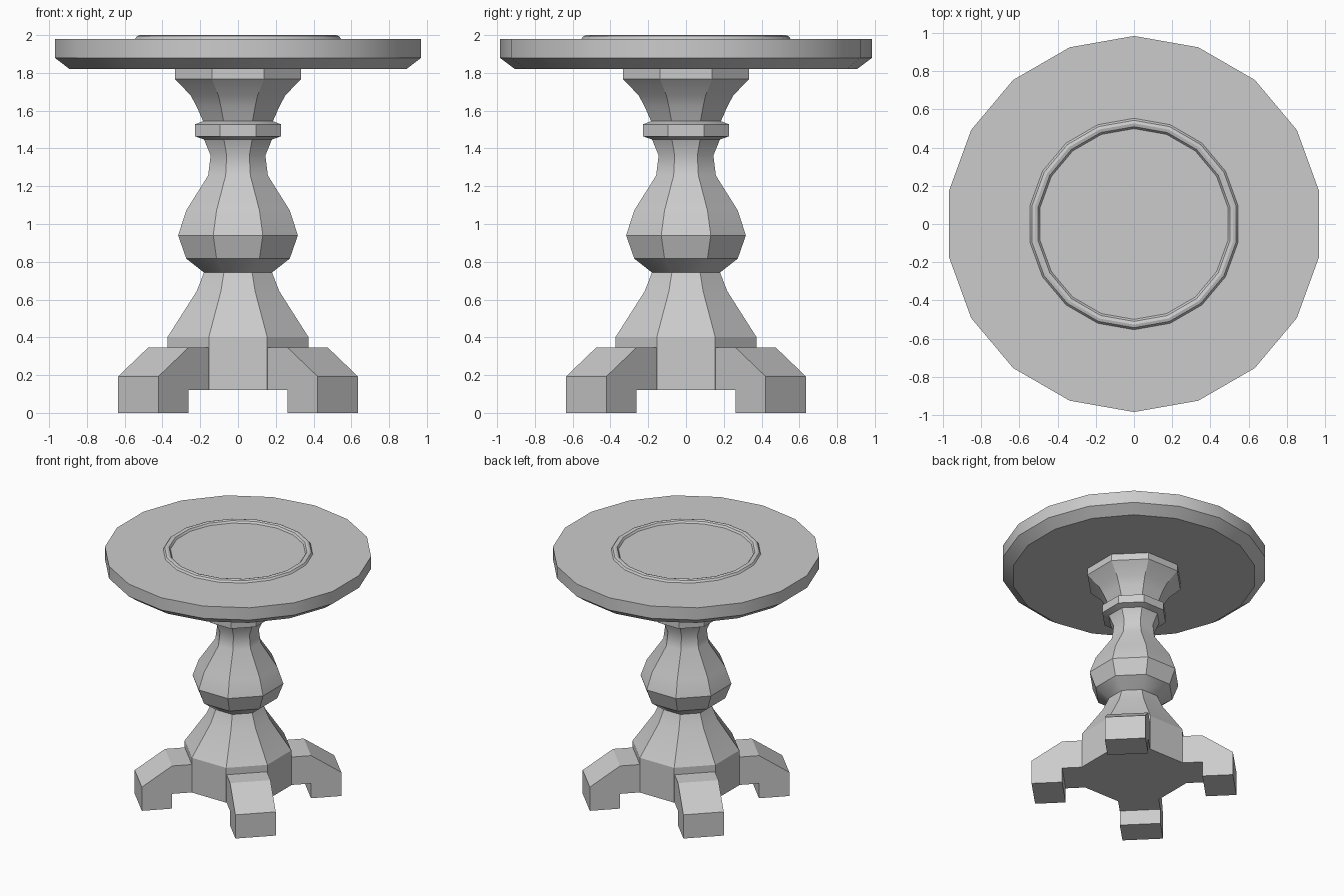
import bpy, math
from mathutils import Matrix

if "Cube" in bpy.data.objects:
    bpy.data.objects.remove(bpy.data.objects["Cube"])

OCT = 1 / math.cos(math.pi / 8)  # flat-to-corner factor of an octagon


def make(name, verts, faces, angle=30):
    mesh = bpy.data.meshes.new(name)
    mesh.from_pydata(verts, [], faces)
    obj = bpy.data.objects.new(name, mesh)
    bpy.context.collection.objects.link(obj)
    bpy.ops.object.select_all(action='DESELECT')
    obj.select_set(True)
    bpy.context.view_layer.objects.active = obj
    bpy.ops.object.mode_set(mode='EDIT')
    bpy.ops.mesh.select_all(action='SELECT')
    bpy.ops.mesh.normals_make_consistent(inside=False)
    bpy.ops.object.mode_set(mode='OBJECT')
    bpy.ops.object.shade_smooth_by_angle(angle=math.radians(angle))
    return obj


def lathe(name, profile, sides, start, scale=1.0, closed=False):
    """Turn an (r, z) profile around z; cap the ends unless it is a closed loop."""
    n = len(profile)
    verts = []
    for r, z in profile:
        for i in range(sides):
            a = start + 2 * math.pi * i / sides
            verts.append((r * scale * math.cos(a), r * scale * math.sin(a), z))
    faces = []
    for j in range(n if closed else n - 1):
        k = (j + 1) % n
        for i in range(sides):
            m = (i + 1) % sides
            faces.append((j * sides + i, j * sides + m, k * sides + m, k * sides + i))
    if not closed:
        faces.append(tuple(range(sides)))
        faces.append(tuple(range((n - 1) * sides, n * sides)))
    return make(name, verts, faces)


# Round top with chamfered underside
lathe("table_top", [(0.905, 1.82), (0.985, 1.88), (0.985, 1.98)], 18, math.pi / 2)

# Raised bead on the top
lathe("top_bead", [(0.555, 1.978), (0.543, 1.995), (0.527, 2.0), (0.51, 1.995), (0.498, 1.978)],
      18, math.pi / 2, closed=True)

# Octagonal turned column: flare, bulb, neck, collar, capital
lathe("column", [
    (0.372, 0.403), (0.22, 0.642), (0.18, 0.743),
    (0.274, 0.817), (0.317, 0.94), (0.274, 1.072), (0.158, 1.257), (0.145, 1.363),
    (0.18, 1.448), (0.227, 1.464), (0.227, 1.528), (0.185, 1.544),
    (0.218, 1.62), (0.25, 1.68), (0.333, 1.767), (0.333, 1.82)],
    8, math.pi / 8, OCT)

# Octagonal hub that carries the legs
lathe("base_hub", [(0.372, 0.12), (0.372, 0.403)], 8, math.pi / 8, OCT)

# Four diagonal legs
leg_profile = [(0.36, 0.12), (0.52, 0.12), (0.52, 0.0), (0.747, 0.0),
               (0.747, 0.193), (0.52, 0.347), (0.36, 0.347)]
n = len(leg_profile)
names = ["back_right_leg", "back_left_leg", "front_left_leg", "front_right_leg"]
for q, name in enumerate(names):
    verts = [(r, y, z) for y in (-0.151, 0.151) for r, z in leg_profile]
    faces = [tuple(range(n)), tuple(range(n, 2 * n))]
    faces += [(i, (i + 1) % n, (i + 1) % n + n, i + n) for i in range(n)]
    leg = make(name, verts, faces)
    leg.data.transform(Matrix.Rotation(math.pi / 4 + q * math.pi / 2, 4, 'Z'))
